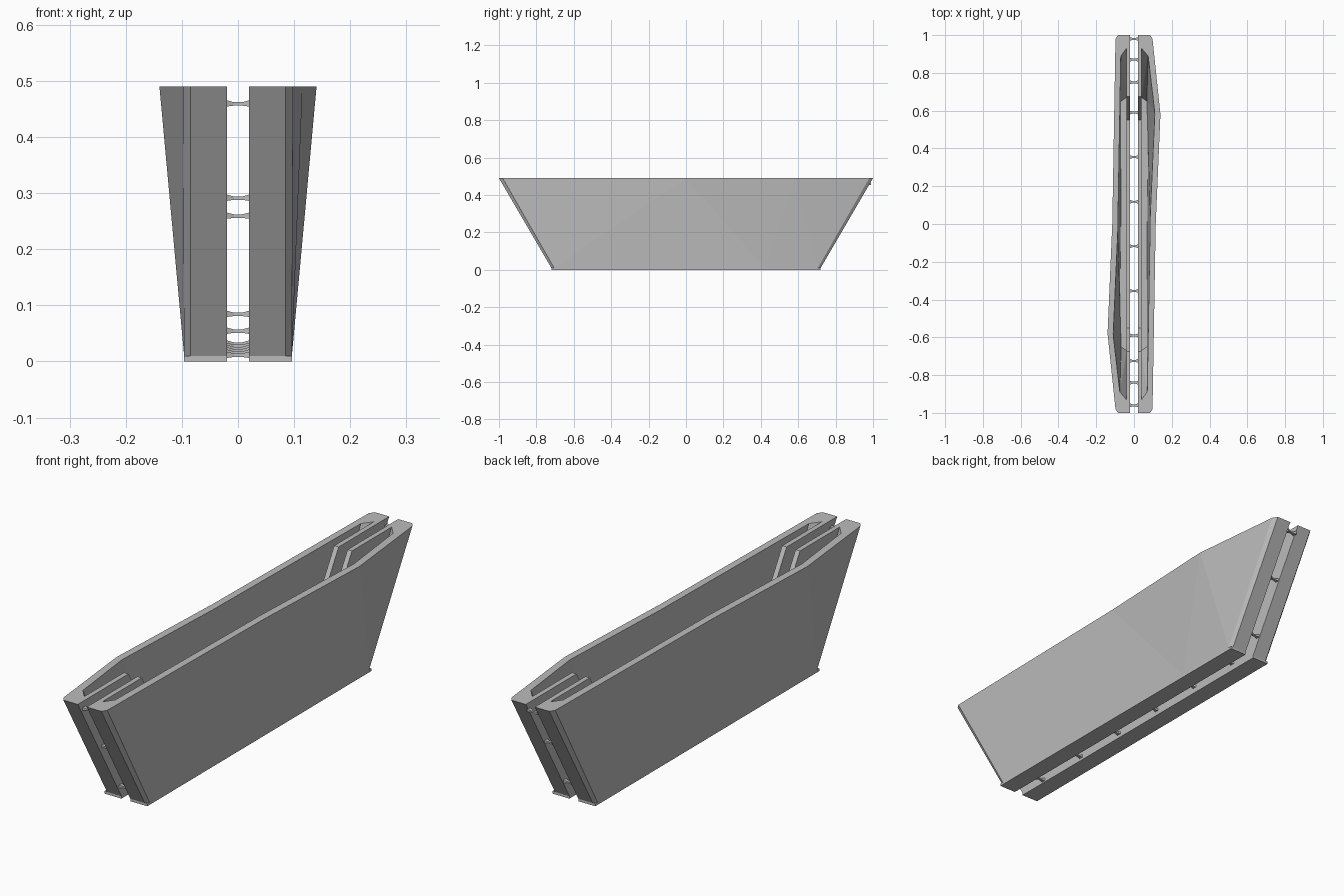
import bpy, bmesh, math
from mathutils import Vector, Matrix

if "Cube" in bpy.data.objects:
    bpy.data.objects.remove(bpy.data.objects["Cube"], do_unlink=True)

grey = bpy.data.materials.new("plain grey")
grey.use_nodes = True
GREY = (0.5, 0.5, 0.5, 1)
grey.diffuse_color = GREY
grey.node_tree.nodes["Principled BSDF"].inputs["Base Color"].default_value = GREY

HEIGHT, FOOT = 0.49, 0.01


def add_object(name, mesh):
    obj = bpy.data.objects.new(name, mesh)
    bpy.context.collection.objects.link(obj)
    return obj


def loft(name, rings):
    """Closed solid through rings of equal point count."""
    bm = bmesh.new()
    loops = [[bm.verts.new(p) for p in ring] for ring in rings]
    for a, b in zip(loops, loops[1:]):
        for i in range(len(a)):
            j = (i + 1) % len(a)
            bm.faces.new((a[i], a[j], b[j], b[i]))
    bm.faces.new(loops[0][::-1])
    bm.faces.new(loops[-1])
    bmesh.ops.triangulate(bm, faces=[f for f in bm.faces if len(f.verts) == 4])
    bmesh.ops.recalc_face_normals(bm, faces=bm.faces)
    mesh = bpy.data.meshes.new(name)
    bm.to_mesh(mesh)
    bm.free()
    mesh.materials.append(grey)
    return add_object(name, mesh)


def ring(points, z):
    return [Vector((x, y, z)) for x, y in points]


def extend(low, high, factor=1.06):
    """Continue the upper ring of a cutter past the rim."""
    return [low, [a + (b - a) * factor for a, b in zip(low, high)]]


# Half shell: flared outer wall, sloping ends and chamfered corners
base = [(.02, -.72), (.085, -.72), (.096, -.705), (.096, 0),
        (.096, .42), (.096, .705), (.085, .72), (.02, .72)]
rim = [(.02, -1), (.085, -1), (.098, -.98), (.115, 0),
       (.14, .58), (.098, .98), (.085, 1), (.02, 1)]
shell = loft("left_shell", [ring(base, FOOT), ring(rim, HEIGHT)])

# Cavity cutter
floor = [(.04, -.67), (.068, -.65), (.07, 0), (.075, .42), (.068, .65), (.04, .67)]
mouth = [(.04, -.93), (.07, -.89), (.085, 0), (.11, .58), (.075, .89), (.04, .93)]
cavity = loft("cavity_cutter", extend(ring(floor, .035), ring(mouth, HEIGHT)))

# Wide notch cutter in the inner wall
notch_low = [(.01, -.55), (.045, -.55), (.045, .55), (.01, .55)]
notch_top = [(x, math.copysign(.675, y)) for x, y in notch_low]
notch = loft("notch_cutter", extend(ring(notch_low, .28), ring(notch_top, HEIGHT)))

for cutter in (cavity, notch):
    cutter.hide_render = True
    mod = shell.modifiers.new(cutter.name, "BOOLEAN")
    mod.operation = "DIFFERENCE"
    mod.solver = "EXACT"
    mod.object = cutter
graph = bpy.context.evaluated_depsgraph_get()
cut_mesh = bpy.data.meshes.new_from_object(shell.evaluated_get(graph))
shell.modifiers.clear()
shell.data = cut_mesh
for cutter in (cavity, notch):
    bpy.data.objects.remove(cutter, do_unlink=True)

# Thin square-cornered foot under the shell
sole = [(.02, -.72), (.096, -.72), (.096, .72), (.02, .72)]
foot = loft("left_foot", [ring(sole, 0), ring(sole, FOOT)])

# The other half is the same part turned half a circle
for part in (shell, foot):
    twin = add_object(part.name.replace("left", "right"), part.data)
    twin.matrix_world = Matrix.Rotation(math.pi, 4, "Z")


# Small waisted links across the gap
def link(y, z):
    rings = []
    for x, w, low, high in ((-.022, .01, -.006, .006), (-.007, .005, -.004, .002),
                            (.007, .005, -.004, .002), (.022, .01, -.006, .006)):
        rings.append([Vector((x, y + s * w, z + h))
                      for s, h in ((-1, low), (1, low), (1, high), (-1, high))])
    loft("link", rings)


for y, z in ((-.96, .46), (-.84, .26), (-.725, .055),
             (.98, .46), (.87, .292), (.75, .085)):
    link(y, z)
for i in range(6):
    link(-.59 + i * .236, .012 + .004 * i)
